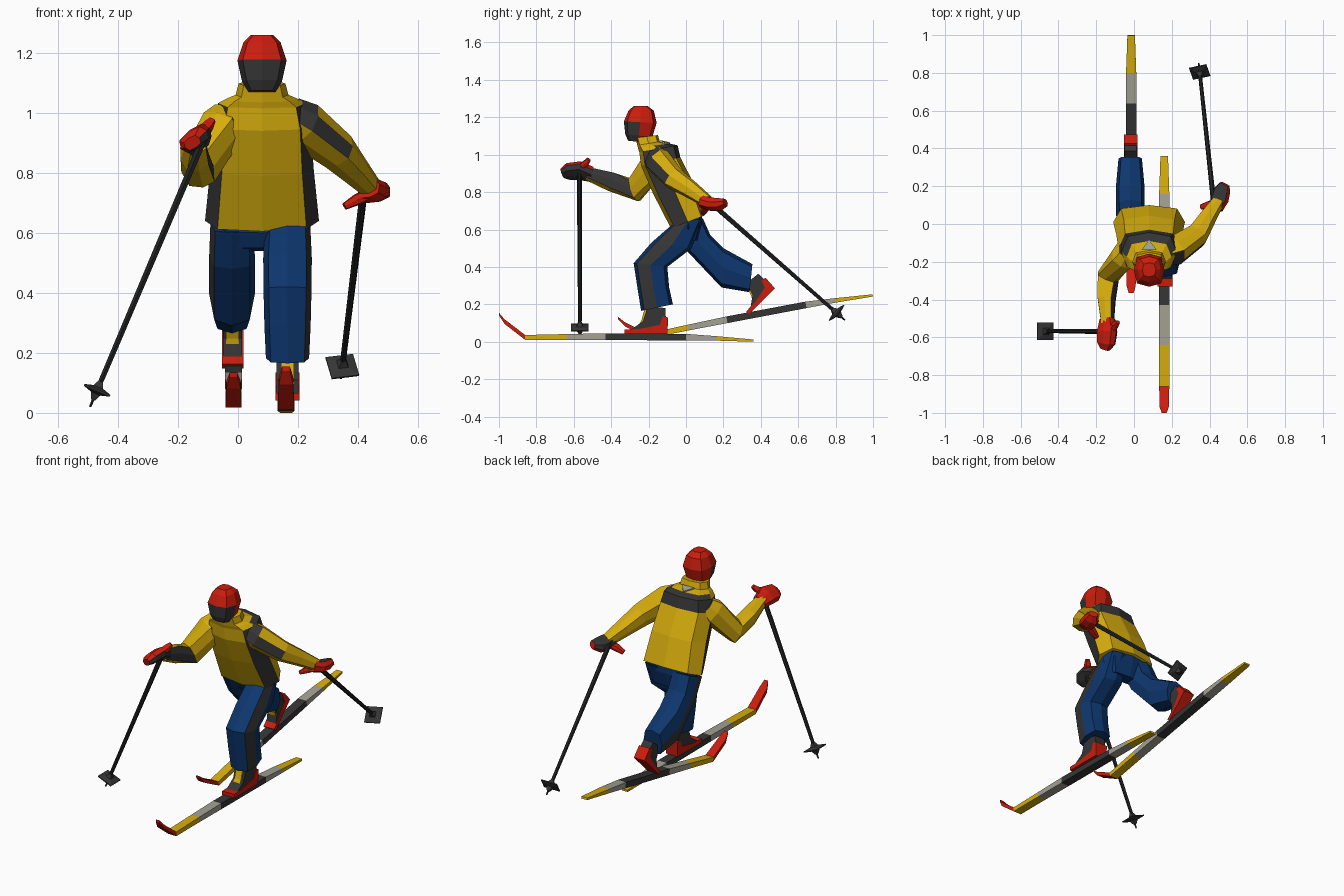
import bpy, bmesh, math
from mathutils import Vector as V, Matrix

if "Cube" in bpy.data.objects:
    bpy.data.objects.remove(bpy.data.objects["Cube"])

COLOURS = {
    "yellow": (.68, .42, .004), "red": (.60, .012, .004), "navy_blue": (.004, .037, .155),
    "charcoal": (.036, .036, .036), "light_grey": (.37, .36, .29), "pole_black": (.016, .017, .017)}
NAMES = list(COLOURS)
MATS = []
for n, c in COLOURS.items():
    m = bpy.data.materials.new(n)
    m.diffuse_color = (*c, 1)
    m.use_nodes = True
    m.node_tree.nodes["Principled BSDF"].inputs["Base Color"].default_value = m.diffuse_color
    MATS.append(m)

# eight-sided section: x = sideways, y = towards the front
UNIT = [(1, 0), (.78, .8), (0, 1), (-.78, .8), (-1, 0), (-.78, -.8), (0, -1), (.78, -.8)]


def loft(name, rings, colour):
    """Skin a list of rings; colour is a name or rule(segment, side, normal)."""
    bm = bmesh.new()
    vs = [[bm.verts.new(p) for p in r] for r in rings]
    n, tags = len(rings[0]), []
    for s in range(len(rings) - 1):
        for k in range(n):
            j = (k + 1) % n
            tags.append((bm.faces.new((vs[s][k], vs[s][j], vs[s + 1][j], vs[s + 1][k])), s, k))
    tags.append((bm.faces.new(vs[0]), 0, -1))
    tags.append((bm.faces.new(vs[-1]), len(rings) - 2, -1))
    bmesh.ops.recalc_face_normals(bm, faces=bm.faces)
    bm.normal_update()
    for f, s, k in tags:
        c = colour if isinstance(colour, str) else colour(s, k, f.normal)
        f.material_index = NAMES.index(c)
    me = bpy.data.meshes.new(name)
    bm.to_mesh(me)
    bm.free()
    for m in MATS:
        me.materials.append(m)
    ob = bpy.data.objects.new(name, me)
    bpy.context.collection.objects.link(ob)
    return ob


def body(name, x, sections, colour):
    """Sections: front (y, z), back (y, z), half width."""
    rings = []
    for fy, fz, by, bz, a in sections:
        c = V((x, (fy + by) / 2, (fz + bz) / 2))
        f = V((0, (fy - by) / 2, (fz - bz) / 2))
        rings.append([c + V((a * u, 0, 0)) + f * v for u, v in UNIT])
    return loft(name, rings, colour)


def tube(name, path, ref, colour, shape=UNIT):
    """Path: (point, radius along ref, radius across)."""
    pts = [V(p[0]) for p in path]
    rings = []
    for i, (p, a, b) in enumerate(path):
        t = (pts[min(i + 1, len(pts) - 1)] - pts[max(i - 1, 0)]).normalized()
        u = V(ref) - t * t.dot(V(ref))
        u.normalize()
        w = t.cross(u)
        rings.append([pts[i] + u * (a * q) + w * (b * r) for q, r in shape])
    return loft(name, rings, colour)


def prism(name, prof, x, hw, colour, place=lambda p: p):
    pts = [place(p) for p in prof]
    return loft(name, [[V((x + s * hw, y, z)) for y, z in pts] for s in (-1, 1)], colour)


def facing(d, limit, hit, base):
    d = V(d).normalized()
    return lambda s, k, n: hit if n.dot(d) > limit else base


# skis with banded colours
SKI = [(-1, .14, .155, .013), (-.97, .095, .12, .024), (-.86, .01, .036, .027), (-.64, .01, .041, .027),
       (-.43, .009, .045, .028), (0, .007, .042, .028), (.16, .006, .03, .027), (.36, 0, .012, .02)]
BANDS = ["red", "red", "yellow", "light_grey", "charcoal", "light_grey", "yellow"]
for name, x, dy, dz, ang in (("front_ski", .16, 0, 0, 0), ("rear_ski", -.015, .646, .173, 11)):
    rot = Matrix.Rotation(math.radians(ang), 3, 'X')
    off = V((x, dy, dz))
    loft(name, [[rot @ V(p) + off for p in ((-w, y, a), (w, y, a), (w, y, b), (-w, y, b))]
                for y, a, b, w in SKI], lambda s, k, n: BANDS[s])

# boots: red sole and heel, dark upper, yellow tongue
SOLE = [(-.33, .042), (-.10, .042), (-.095, .13), (-.125, .135), (-.14, .09), (-.25, .068), (-.33, .066)]
UPPER = [(-.30, .06), (-.23, .11), (-.205, .19), (-.11, .18), (-.105, .06)]
TONGUE = [(-.25, .095), (-.238, .115), (-.215, .2), (-.19, .2), (-.2, .1)]


def lifted(p):
    c = .85 * math.sqrt(.5)
    y, z = p[0] + .33, p[1] - .045
    return .335 + c * (y - z), .15 + c * (y + z)


for side, x, w, place in (("front", .165, .04, lambda p: p), ("rear", -.018, .036, lifted)):
    prism(side + "_boot_sole", SOLE, x, w, "red", place)
    prism(side + "_boot_upper", UPPER, x, w - .004, "charcoal", place)
    prism(side + "_boot_tongue", TONGUE, x, .022, "yellow", place)

# trousers with a dark stripe on the outer front side
body("front_leg", .165, [(-.07, .63, .09, .66, .075), (-.185, .53, .03, .50, .081), (-.28, .42, -.10, .40, .08),
                         (-.26, .29, -.09, .29, .077), (-.24, .165, -.07, .20, .072)],
     lambda s, k, n: "charcoal" if k == 0 else "navy_blue")
body("rear_leg", -.02, [(-.06, .60, .09, .66, .072), (.01, .48, .13, .57, .076), (.19, .29, .20, .50, .076),
                        (.34, .265, .355, .415, .062)],
     lambda s, k, n: "charcoal" if k == 3 else "navy_blue")
body("hips", .08, [(-.03, .55, .06, .54, .13), (-.06, .60, .085, .63, .16), (-.05, .66, .085, .70, .155)], "navy_blue")


# jacket with dark side panels and back yoke
def jacket_rule(s, k, n):
    if s < 3 and k in (0, 3):
        return "charcoal"
    return "charcoal" if s in (2, 3) and k in (4, 5, 6, 7) else "yellow"


body("jacket", .08, [(-.08, .605, .10, .675, .19), (-.175, .79, .045, .84, .172), (-.24, .94, -.03, .985, .163),
                     (-.25, 1.015, -.045, 1.05, .146), (-.257, 1.035, -.09, 1.06, .118),
                     (-.26, 1.05, -.14, 1.07, .088), (-.27, 1.09, -.15, 1.105, .078)], jacket_rule)
tri = [V((.04, -.137, 1.078)), V((.12, -.137, 1.078)), V((.08, -.085, 1.066))]
loft("collar_patch", [tri, [p - V((0, 0, .007)) for p in tri]], "light_grey")

# head: red helmet with dark face
body("head", .08, [(-.31, 1.075, -.225, 1.065, .045), (-.325, 1.11, -.18, 1.095, .066),
                   (-.332, 1.178, -.157, 1.17, .082), (-.308, 1.235, -.172, 1.235, .062),
                   (-.28, 1.26, -.205, 1.26, .036)],
     lambda s, k, n: "charcoal" if s < 2 and k in (0, 1, 2, 3) else "red")

# arms
tube("right_arm", [((-.03, -.14, .99), .055, .055), ((-.055, -.17, .95), .068, .076), ((-.135, -.275, .812), .06, .066),
                   ((-.145, -.40, .855), .048, .053), ((-.14, -.53, .90), .034, .036)],
     (1, 0, .3), facing((.85, -.1, .5), .68, "charcoal", "yellow"))
tube("left_arm", [((.17, -.155, .99), .06, .06), ((.22, -.14, .96), .072, .072), ((.335, -.06, .87), .06, .06),
                  ((.39, .03, .81), .047, .047), ((.445, .115, .75), .034, .034)],
     (.5, -.7, .5), facing((.3, -.85, .45), .8, "charcoal", "yellow"))

# gloves: red backs, dark palms
tube("right_glove", [((-.14, -.505, .895), .042, .034), ((-.142, -.57, .915), .06, .034),
                     ((-.147, -.63, .91), .054, .032), ((-.152, -.662, .90), .03, .02)],
     (.8, 0, .6), facing((.85, 0, -.5), .3, "charcoal", "red"))
tube("right_thumb", [((-.12, -.57, .93), .02, .018), ((-.1, -.535, .955), .02, .018), ((-.085, -.52, .975), .012, .012)],
     (1, 0, 0), "red")
tube("left_glove", [((.435, .085, .75), .04, .034), ((.455, .13, .735), .048, .034), ((.466, .175, .735), .046, .032),
                    ((.483, .21, .745), .028, .02)],
     (1, -.3, .3), facing((-.35, .5, .75), .5, "charcoal", "red"))
tube("left_thumb", [((.45, .12, .735), .022, .02), ((.395, .10, .71), .021, .019), ((.355, .09, .688), .014, .012)],
     (0, 1, 0), "red")

# poles and star shaped baskets
HEX = [(math.cos(i * math.pi / 3), math.sin(i * math.pi / 3)) for i in range(6)]
SQUARE = [(1, 1), (-1, 1), (-1, -1), (1, -1)]
for side, top, tip, ref in (("right", (-.103, -.57, .94), (-.493, -.567, .02), (0, 1, 0)),
                            ("left", (.42, .13, .745), (.343, .85, .115), (1, 0, .3))):
    a, b = V(top), V(tip)
    d = (b - a).normalized()
    tube(side + "_pole", [(a, .014, .014), (a.lerp(b, .9), .010, .010), (b, .004, .004)], ref, "pole_black", HEX)
    c = b - d * .06
    tube(side + "_basket", [(c + d * h, r, r) for h, r in
                            ((-.035, .007), (-.012, .017), (-.003, .047), (.003, .047), (.012, .017), (.035, .007))],
         ref, "charcoal", SQUARE)
